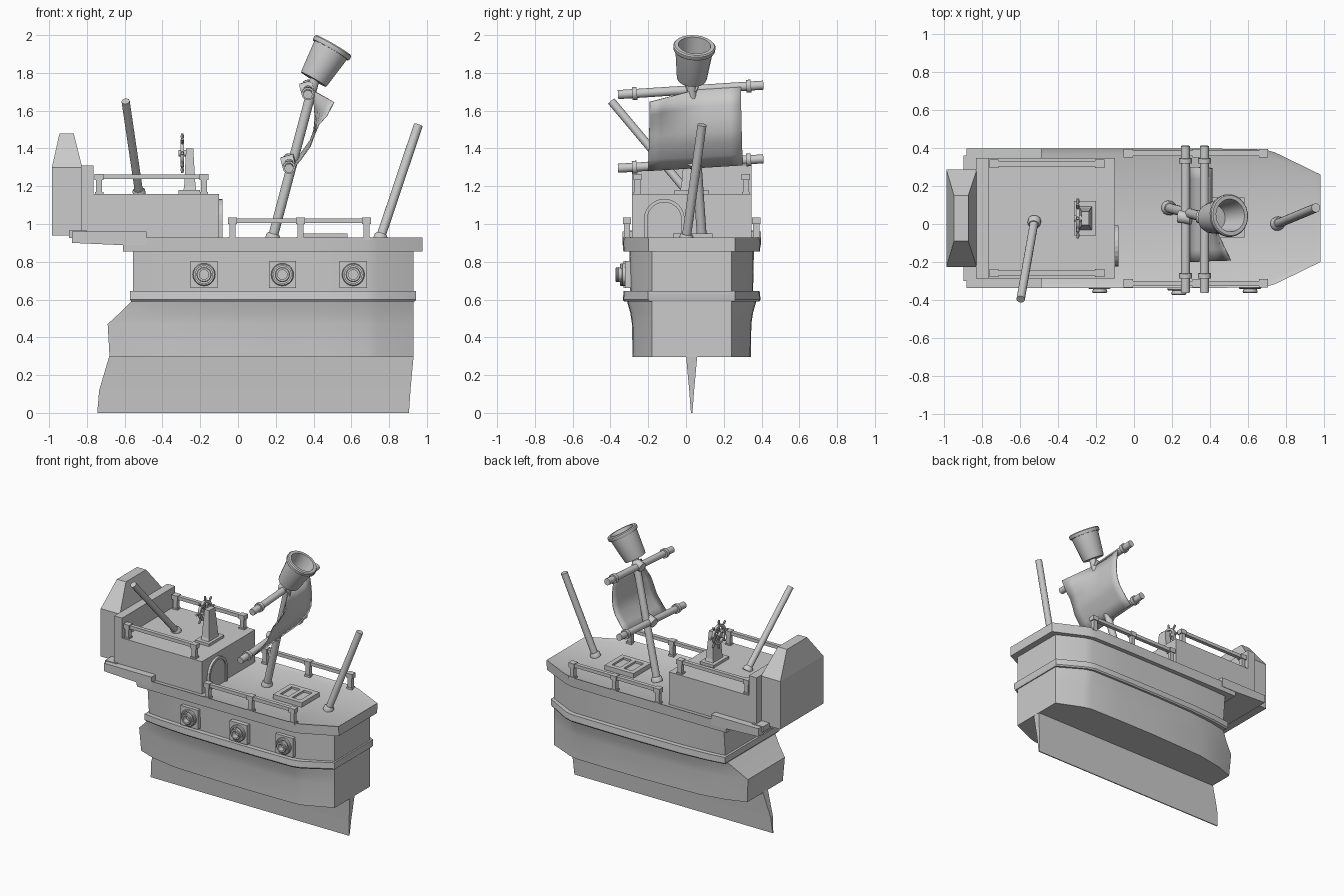
import bpy, bmesh, math
from mathutils import Vector

if "Cube" in bpy.data.objects:
    bpy.data.objects.remove(bpy.data.objects["Cube"])

C = 0.03  # y of the ship's centre line


def finish(name, bm, smooth=None):
    bmesh.ops.recalc_face_normals(bm, faces=bm.faces)
    me = bpy.data.meshes.new(name)
    bm.to_mesh(me)
    bm.free()
    ob = bpy.data.objects.new(name, me)
    bpy.context.collection.objects.link(ob)
    if smooth:
        bpy.ops.object.select_all(action='DESELECT')
        ob.select_set(True)
        bpy.context.view_layer.objects.active = ob
        bpy.ops.object.shade_smooth_by_angle(angle=math.radians(smooth))
    return ob


def loft(name, rings, smooth=None, recess=None, closed=False):
    """Skin rings of 3D points; cap the ends, or join last to first if closed."""
    bm = bmesh.new()
    vs = [[bm.verts.new(p) for p in r] for r in rings]
    n = len(vs[0])
    for a, b in zip(vs, vs[1:] + (vs[:1] if closed else [])):
        for i in range(n):
            j = (i + 1) % n
            bm.faces.new((a[i], a[j], b[j], b[i]))
    if not closed:
        bm.faces.new(vs[0])
        top = bm.faces.new(vs[-1])
        if recess:
            bm.normal_update()
            bmesh.ops.inset_region(bm, faces=[top], thickness=recess[0])
            for v in top.verts:
                v.co.z -= recess[1]
    return finish(name, bm, smooth)


def box(name, x0, x1, y0, y1, z0, z1):
    return loft(name, [[(x0, y0, z), (x1, y0, z), (x1, y1, z), (x0, y1, z)] for z in (z0, z1)])


def rect(z, x0, x1, h):
    return [(x0, C - h, z), (x1, C - h, z), (x1, C + h, z), (x0, C + h, z)]


def turned(name, a, b, profile, seg=16, closed=False):
    """Lathe (distance, radius) pairs about the line from a towards b."""
    a, b = Vector(a), Vector(b)
    d = (b - a).normalized()
    q = d.to_track_quat('Z', 'Y')
    rings = []
    for t, r in profile:
        rings.append([a + d * t + q @ Vector((r * math.cos(k * math.tau / seg), r * math.sin(k * math.tau / seg), 0))
                      for k in range(seg)])
    return loft(name, rings, 40, closed=closed)


def pole(name, a, b, r=0.024):
    L = (Vector(b) - Vector(a)).length
    return turned(name, a, b, [(0, r), (L, r)])


def outline(z, xs, xb, hs, hm, hb):
    """Hull plan: stern half width hs, midship hm, flat bow hb."""
    half = [(xs, hs), (xs + .14, hs + (hm - hs) * .5), (xs + .34, hs + (hm - hs) * .85), (.1, hm), (.4, hm),
            (.68, hm - .004), (.74, hm - .02), (xb, hb)]
    return [(x, C - h, z) for x, h in half] + [(x, C + h, z) for x, h in reversed(half)]


# Keel and hull
loft("keel", [rect(0, -.745, .905, .004), rect(.12, -.735, .913, .013), rect(.305, -.68, .93, .03)])
loft("lower_hull", [outline(.295, -.68, .93, .21, .313, .21), outline(.47, -.69, .93, .22, .316, .21),
                    outline(.53, -.625, .93, .25, .325, .21), outline(.60, -.555, .93, .29, .345, .21)], 30)
loft("waterline_band", [outline(.59, -.565, .937, .315, .358, .225), outline(.6, -.572, .942, .325, .365, .23),
                        outline(.645, -.572, .942, .325, .36, .23)], 30)
loft("upper_hull", [outline(.64, -.555, .93, .295, .325, .21), outline(.87, -.555, .93, .315, .33, .21)], 30)
loft("gunwale_and_deck", [outline(.855, -.61, .978, .362, .362, .228), outline(.928, -.61, .978, .366, .366, .23)],
     30, recess=(.03, .012))

# Stern platform, raised sides stepping down towards the bow
stern = [(-.88, .90), (-.61, .888), (-.485, .888), (-.485, .96), (-.88, .96)]
loft("stern_platform", [[(x, y, z) for x, z in stern] for y in (C - .367, C + .367)])
box("stern_beam", -.895, -.80, C - .33, C + .33, .925, .965)

# Cabin with rear bulkhead
box("cabin", -.83, -.10, C - .316, C + .316, .91, 1.16)
box("rear_bulkhead", -.83, -.765, C - .316, C + .316, 1.15, 1.31)
loft("stern_house", [rect(.94, -.985, -.825, .255), rect(1.3, -.985, -.825, .255), rect(1.48, -.945, -.87, .12)])

# Arched cabin door with frame


def arch(x, r):
    return [(x, -.115 - r, .915)] + [(x, -.115 - r * math.cos(k * math.pi / 12), 1.025 + r * math.sin(k * math.pi / 12))
                                     for k in range(13)] + [(x, -.115 + r, .915)]


loft("door", [arch(-.11, .09), arch(-.09, .09)])
loft("door_frame", [arch(-.11, .108), arch(-.082, .108), arch(-.082, .09), arch(-.11, .09)], closed=True)


# Railings on both sides
def railing(name, xs, y, z0, z1):
    box(name + "_rail", xs[0] - .02, xs[-1] + .02, y - .014, y + .014, z1 - .025, z1)
    for i, x in enumerate(xs):
        box(f"{name}_post_{i}", x - .016, x + .016, y - .016, y + .016, z0, z1)
        box(f"{name}_cap_{i}", x - .024, x + .024, y - .022, y + .022, z1 - .03, z1 + .004)
        box(f"{name}_foot_{i}", x - .022, x + .022, y - .02, y + .02, z0, z0 + .015)


for side, s in (("port", 1), ("starboard", -1)):
    railing(f"main_{side}", (-.03, .33, .68), C + s * .342, .915, 1.03)
    railing(f"cabin_{side}", (-.735, -.18), C + s * .287, 1.155, 1.262)

# Cannon ports along the front side
for i, (x, y) in enumerate(((-.18, -.29), (.235, -.30), (.61, -.29))):
    box(f"port_plate_{i}", x - .072, x + .072, y - .032, y + .04, .66, .805)
    turned(f"port_ring_{i}", (x, y, .732), (x, y - 1, .732),
           [(.02, .06), (.045, .06), (.05, .055), (.05, .046), (.02, .046)], 20, True)
    turned(f"cannon_{i}", (x, y, .732), (x, y - 1, .732),
           [(.0, .036), (.055, .036), (.067, .04), (.072, .036), (.072, .025), (.03, .025)], 16)

# Deck hatch with open slots
box("hatch_base", .34, .58, -.07, .14, .91, .935)
for i, (x0, x1, y0, y1) in enumerate(((.34, .58, -.07, -.035), (.34, .58, .105, .14), (.34, .375, -.04, .11),
                                      (.545, .58, -.04, .11), (.445, .475, -.04, .11))):
    box(f"hatch_bar_{i}", x0, x1, y0, y1, .93, .95)

# Mast, bow pole and stern pole, each with a foot collar
for name, a, b, r in (("mast", (.18, .085, .915), (.41, .025, 1.78), .026),
                      ("bow_pole", (.75, 0, .915), (.955, .085, 1.525), .024),
                      ("stern_pole", (-.522, .02, 1.155), (-.595, -.395, 1.65), .022)):
    pole(name, a, b, r)
    turned(name + "_collar", a, b, [(0, r + .012), (.025, r + .012), (.035, r + .004)])

# Crow's nest bucket
turned("crows_nest", (.40, .03, 1.765), (.505, .045, 1.945),
       [(0, .076), (.012, .08), (.18, .1), (.18, .108), (.187, .112), (.203, .112), (.21, .106),
        (.21, .086), (.19, .084), (.04, .068)], 24)

# Yards with end collars
for name, x, z in (("lower_yard", .27, 1.32), ("upper_yard", .37, 1.71)):
    a, b = Vector((x, -.36, z - .025)), Vector((x, .41, z + .025))
    pole(name, a, b, .024)
    for i, t in enumerate((.075, .68)):
        turned(f"{name}_collar_{i}", a, b, [(t, .034), (t + .026, .034)])
    turned(name + "_lashing", (x - .035, .04, z), (x + .035, .03, z + .02), [(0, .034), (.07, .034)])

# Sail: billowed sheet with one top corner torn loose
prof = [(.285, 1.295), (.335, 1.355), (.385, 1.425), (.405, 1.48), (.412, 1.55), (.408, 1.62), (.395, 1.71)]
bm = bmesh.new()
grid = []
for k, (x, z) in enumerate(prof):
    row = []
    v = k / 6
    for i in range(9):
        u = i / 8
        loose = max(0, 1 - u * 2) * max(0, v - .6) / .4
        y = -.20 + .50 * u + (.02 * (u - .5) * -v)
        row.append(bm.verts.new((x + .115 * loose, y, z + .03 * (u - .5) - .05 * loose)))
    grid.append(row)
for a, b in zip(grid, grid[1:]):
    for i in range(8):
        bm.faces.new((a[i], a[i + 1], b[i + 1], b[i]))
sail = finish("sail", bm, 50)
sail.modifiers.new("thickness", 'SOLIDIFY').thickness = .006

# Helm: base, tapered pedestal and spoked wheel
box("helm_base", -.315, -.20, C - .09, C + .09, 1.155, 1.18)
loft("helm_pedestal", [rect(1.17, -.29, -.22, .065), rect(1.2, -.285, -.225, .055), rect(1.4, -.275, -.237, .036)])
hub = Vector((-.295, C, 1.375))
turned("helm_axle", hub - Vector((.02, 0, 0)), hub + Vector((.05, 0, 0)), [(0, .018), (.06, .018)], 12)
turned("helm_rim", hub, hub + Vector((1, 0, 0)), [(-.01, .073), (.01, .073), (.01, .055), (-.01, .055)], 24, True)
for k in range(8):
    d = Vector((0, math.sin(k * math.pi / 4), math.cos(k * math.pi / 4)))
    turned(f"helm_spoke_{k}", hub, hub + d, [(0, .006), (.075, .006), (.085, .009), (.105, .007)], 8)
